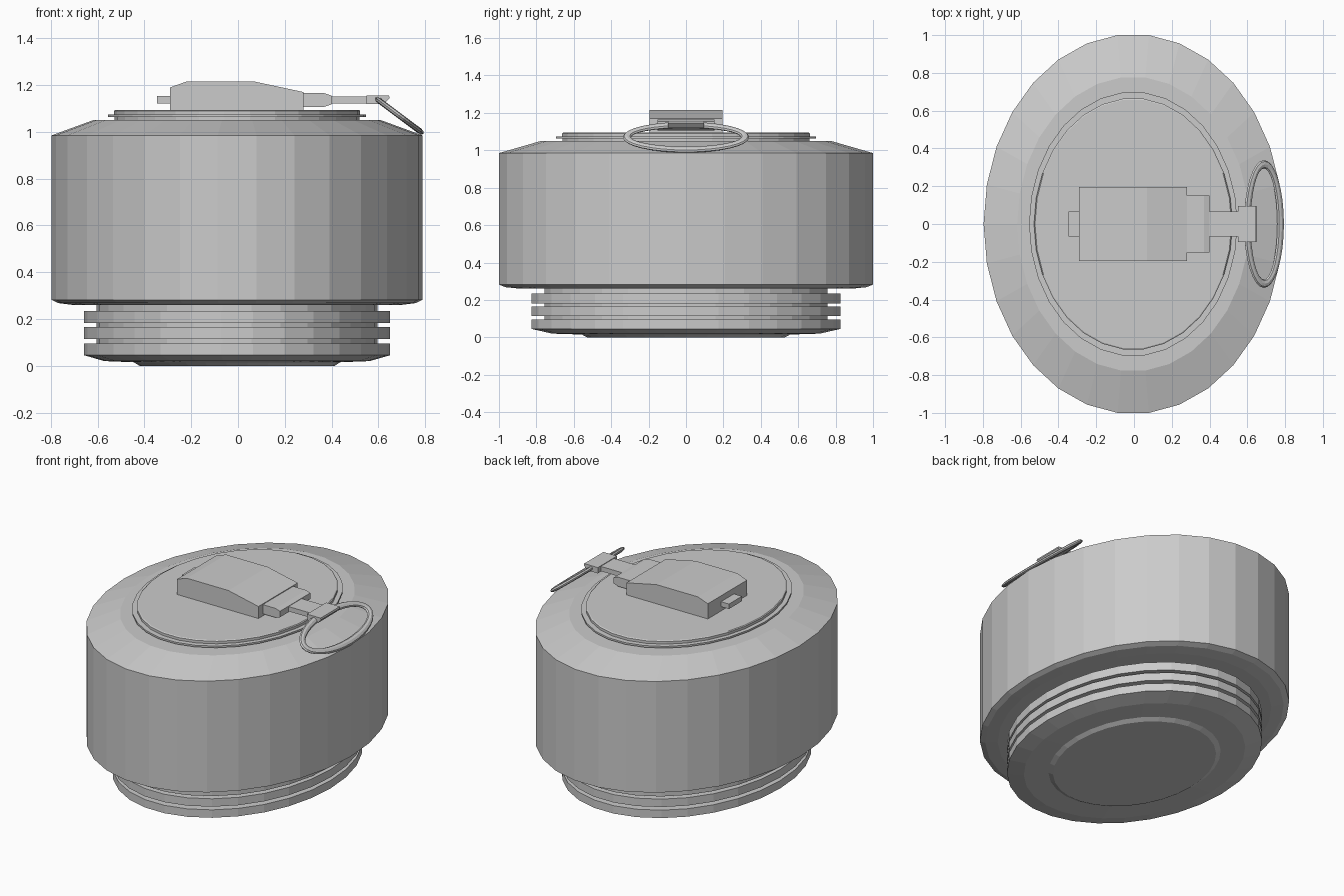
import bpy, bmesh, math
from mathutils import Vector

if "Cube" in bpy.data.objects:
    bpy.data.objects.remove(bpy.data.objects["Cube"])

SIDES = 30
ASPECT = 0.788   # the plan is an ellipse, narrower in x
CX = -0.004


def finish(name, bm):
    bmesh.ops.recalc_face_normals(bm, faces=bm.faces[:])
    me = bpy.data.meshes.new(name)
    bm.to_mesh(me)
    bm.free()
    ob = bpy.data.objects.new(name, me)
    bpy.context.collection.objects.link(ob)
    return ob


def lathe(name, profile):
    """Elliptical turned solid from (radius, z) points, capped at both ends."""
    bm = bmesh.new()
    rings = []
    for r, z in profile:
        rings.append([bm.verts.new((CX + ASPECT * r * math.cos(a), r * math.sin(a), z))
                      for a in (2 * math.pi * i / SIDES for i in range(SIDES))])
    for a, b in zip(rings, rings[1:]):
        for i in range(SIDES):
            j = (i + 1) % SIDES
            bm.faces.new((a[i], a[j], b[j], b[i]))
    bm.faces.new(rings[0])
    bm.faces.new(rings[-1])
    return finish(name, bm)


def extrude_y(name, outline, half):
    """Side outline in (x, z) extruded across y."""
    bm = bmesh.new()
    f = bm.faces.new([bm.verts.new((x, -half, z)) for x, z in outline])
    g = bmesh.ops.extrude_face_region(bm, geom=[f])
    moved = [v for v in g["geom"] if isinstance(v, bmesh.types.BMVert)]
    bmesh.ops.translate(bm, verts=moved, vec=(0, 2 * half, 0))
    return finish(name, bm)


def box(name, x0, x1, half, z0, z1):
    return extrude_y(name, [(x0, z0), (x1, z0), (x1, z1), (x0, z1)], half)


# main casing with sloped shoulder
lathe("casing", [(0.89, 0.26), (0.97, 0.268), (1.0055, 0.282), (1.0055, 0.985),
                 (0.78, 1.05), (0.60, 1.05)])

# grooved base: three collars on a narrower core, stepped underside
base = [(0.53, 0.0), (0.56, 0.015), (0.72, 0.02), (0.83, 0.045)]
for z0, z1 in ((0.045, 0.095), (0.115, 0.165), (0.182, 0.235)):
    if z0 > 0.1:
        base += [(0.762, z0), (0.83, z0)]
    base += [(0.83, z1), (0.762, z1)]
base.pop(3)
base.insert(3, (0.83, 0.045))
base += [(0.762, 0.27)]
lathe("threaded_base", base)

# top lid with thin flange
lathe("lid", [(0.665, 1.04), (0.665, 1.063), (0.70, 1.063), (0.70, 1.074),
              (0.667, 1.074), (0.667, 1.09), (0.66, 1.094)])

# fuse housing, tab and stem
extrude_y("fuse_housing", [(-0.29, 1.085), (0.28, 1.085), (0.28, 1.17), (0.07, 1.215),
                           (-0.22, 1.215), (-0.29, 1.19)], 0.196)
box("rear_tab", -0.346, -0.28, 0.065, 1.122, 1.153)
extrude_y("stem_block", [(0.27, 1.107), (0.37, 1.107), (0.40, 1.117), (0.40, 1.155),
                         (0.37, 1.165), (0.27, 1.165)], 0.152)
box("pin_arm", 0.39, 0.57, 0.066, 1.122, 1.152)
extrude_y("pin_clasp", [(0.55, 1.119), (0.625, 1.119), (0.648, 1.145), (0.645, 1.156),
                        (0.55, 1.156)], 0.096)

# tilted oval pull ring with a flattened section
bm = bmesh.new()
tilt = math.atan2(0.08, 0.107)
slope = Vector((math.cos(tilt), 0, -math.sin(tilt)))
across = Vector((0, 1, 0))
normal = slope.cross(across)
centre = Vector((0.688, 0.0, 1.070))
N, M = 32, 8
loops = []
for i in range(N):
    a = 2 * math.pi * i / N
    loop = []
    for k in range(M):
        b = 2 * math.pi * k / M
        w, h = 0.022 * math.cos(b), 0.012 * math.sin(b)
        loop.append(bm.verts.new(centre + slope * ((0.110 + w) * math.cos(a))
                                 + across * ((0.316 + w) * math.sin(a)) + normal * h))
    loops.append(loop)
for i in range(N):
    p, q = loops[i], loops[(i + 1) % N]
    for k in range(M):
        m = (k + 1) % M
        bm.faces.new((p[k], p[m], q[m], q[k]))
finish("pull_ring", bm)
